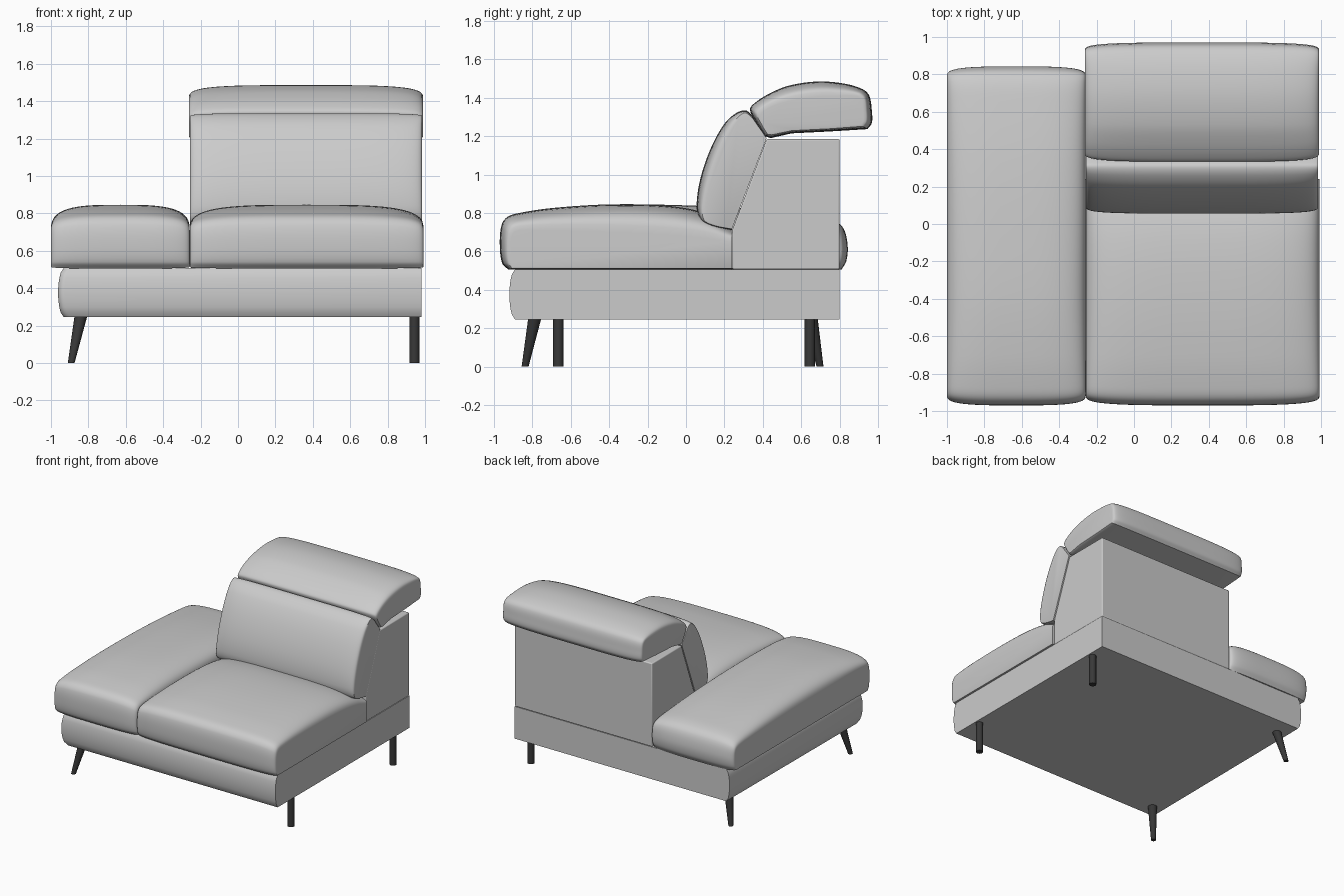
import bpy, bmesh, math
from mathutils import Vector

if "Cube" in bpy.data.objects:
    bpy.data.objects.remove(bpy.data.objects["Cube"])


def loft(name, rings, angle=35, bevel=0.0, mat=None):
    """Skin a list of equal-length point rings and cap both ends."""
    bm = bmesh.new()
    vs = [[bm.verts.new(p) for p in r] for r in rings]
    n = len(rings[0])
    for a, b in zip(vs, vs[1:]):
        for i in range(n):
            j = (i + 1) % n
            bm.faces.new((a[i], a[j], b[j], b[i]))
    bm.faces.new(vs[0])
    bm.faces.new(vs[-1])
    bmesh.ops.recalc_face_normals(bm, faces=bm.faces)
    me = bpy.data.meshes.new(name)
    bm.to_mesh(me)
    bm.free()
    ob = bpy.data.objects.new(name, me)
    bpy.context.collection.objects.link(ob)
    if mat:
        me.materials.append(mat)
    bpy.ops.object.select_all(action='DESELECT')
    ob.select_set(True)
    bpy.context.view_layer.objects.active = ob
    bpy.ops.object.shade_smooth_by_angle(angle=math.radians(angle))
    if bevel:
        m = ob.modifiers.new("soft_edges", 'BEVEL')
        m.width, m.segments, m.limit_method = bevel, 3, 'ANGLE'
    return ob


def smooth(pts, tail=(), steps=5):
    """Rounded open curve through pts, closed by straight tail corners."""
    p = [Vector(q) for q in pts]
    n = len(p)
    tan = []
    for i in range(n):
        a, b, c = p[max(i - 1, 0)], p[i], p[min(i + 1, n - 1)]
        tan.append((c - a) / ((c - b).length + (b - a).length))
    out = []
    for i in range(n - 1):
        d = p[i + 1] - p[i]
        for k in range(steps):
            t = k / steps
            h1, h2 = p[i] + tan[i] * d.length / 3, p[i + 1] - tan[i + 1] * d.length / 3
            out.append(p[i] * (1 - t)**3 + h1 * 3 * t * (1 - t)**2
                       + h2 * 3 * t * t * (1 - t) + p[i + 1] * t**3)
    return out + [p[-1]] + [Vector(q) for q in tail]


def cushion(name, x0, x1, mid, end, power):
    """Padded shape: side-panel profile 'end' swelling to 'mid' along x."""
    rings, steps = [], 32
    for k in range(steps + 1):
        phi = math.pi * k / steps
        c, s = math.cos(phi), max(math.sin(phi), 0)
        u = math.copysign(abs(c)**(2 / power), c)
        t = s**(2 / power) if 0 < k < steps else 0
        x = (x0 + x1) / 2 - u * (x1 - x0) / 2
        rings.append([(x, *e.lerp(m, t)) for e, m in zip(end, mid)])
    return loft(name, rings)


# base: bulging front and left, flat right and back
rings = []
for k in range(11):
    f = k / 10
    o = 0.03 * math.sqrt(max(math.sin(math.pi * f), 0))
    z = 0.245 + 0.262 * f
    xl, yf, r = -0.932 - o, -0.89 - o, 0.035
    corner = [(xl + r - r * math.cos(a), yf + r - r * math.sin(a), z)
              for a in (math.pi / 2 * i / 5 for i in range(6))]
    rings.append(corner + [(0.98, yf, z), (0.98, 0.80, z), (xl + 0.01, 0.80, z)])
loft("base", rings)

# seat and long side cushion
front_mid = [(-.925, .505), (-.958, .54), (-.97, .64), (-.96, .74), (-.93, .78), (-.87, .80),
             (-.7, .826), (-.4, .845)]
front_end = [(-.90, .515), (-.91, .54), (-.914, .6), (-.91, .67), (-.895, .70), (-.86, .71),
             (-.7, .71), (-.4, .70)]
cushion("seat_cushion", -0.258, 0.992,
        smooth(front_mid + [(-.1, .838), (.1, .80), (.24, .72)], [(.24, .505)]),
        smooth(front_end + [(-.1, .685), (.1, .668), (.24, .65)], [(.24, .515)]), 3.5)
cushion("chaise_cushion", -1.0, -0.258,
        smooth(front_mid + [(0, .84), (.35, .82), (.65, .785), (.77, .76), (.82, .72),
                            (.842, .63), (.835, .55), (.81, .505)]),
        smooth(front_end + [(0, .70), (.35, .695), (.65, .69), (.75, .685), (.785, .67),
                            (.79, .61), (.785, .55), (.77, .515)]), 3.2)

# rear body
side = [(.24, .507), (.24, .71), (.42, 1.185), (.80, 1.185), (.80, .507)]
loft("back_body", [[(x, y, z) for y, z in side] for x in (-0.255, 0.98)], bevel=0.008)

# backrest cushion
cushion("backrest_cushion", -0.257, 0.985,
        smooth([(.235, .71), (.12, .735), (.07, .77), (.055, .84), (.075, .98), (.13, 1.14),
                (.20, 1.265), (.26, 1.32), (.31, 1.335), (.345, 1.31)], [(.42, 1.19)]),
        smooth([(.24, .72), (.16, .735), (.105, .76), (.10, .84), (.135, .98), (.19, 1.13),
                (.24, 1.235), (.28, 1.295), (.31, 1.315), (.345, 1.29)], [(.42, 1.19)]), 4)

# headrest
cushion("headrest", -0.263, 0.99,
        smooth([(.41, 1.20), (.365, 1.27), (.333, 1.34), (.36, 1.375), (.43, 1.42), (.53, 1.462),
                (.68, 1.485), (.82, 1.475), (.92, 1.445), (.955, 1.41), (.968, 1.33),
                (.968, 1.27), (.945, 1.237)], [(.75, 1.225), (.55, 1.215), (.44, 1.19)]),
        smooth([(.43, 1.215), (.405, 1.26), (.385, 1.305), (.405, 1.33), (.46, 1.36), (.55, 1.385),
                (.68, 1.405), (.81, 1.41), (.89, 1.41), (.915, 1.39), (.922, 1.33),
                (.922, 1.28), (.91, 1.258)], [(.75, 1.245), (.55, 1.235), (.45, 1.215)]), 3.8)

# legs: straight on the right, tapered and splayed on the left
dark = bpy.data.materials.new("dark_leg")
dark.diffuse_color = (0.04, 0.04, 0.04, 1)
dark.use_nodes = True
dark.node_tree.nodes["Principled BSDF"].inputs["Base Color"].default_value = dark.diffuse_color


def leg(name, bottom, top, r0, r1):
    rings = [[(x + r * math.cos(a), y + r * math.sin(a), z)
              for a in (math.tau * i / 20 for i in range(20))]
             for x, y, z, r in ((*bottom, 0, r0), (*top, 0.25, r1))]
    loft(name, rings, mat=dark)


leg("front_right_leg", (.943, -.665), (.943, -.665), .027, .027)
leg("back_right_leg", (.943, .645), (.943, .645), .027, .027)
leg("front_left_leg", (-.892, -.838), (-.84, -.788), .018, .034)
leg("back_left_leg", (-.892, .698), (-.84, .652), .018, .034)
